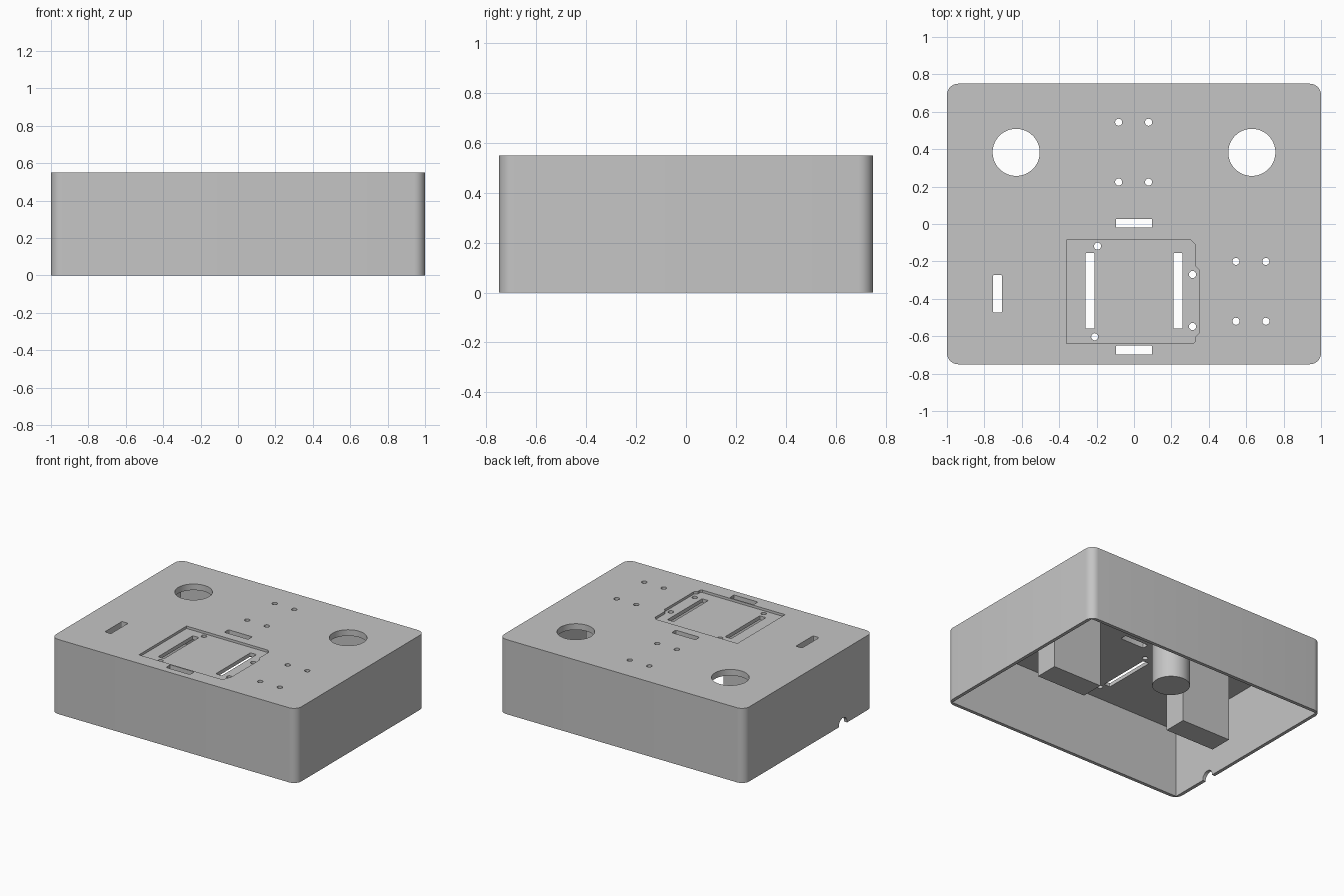
import bpy, bmesh, math

if "Cube" in bpy.data.objects:
    bpy.data.objects.remove(bpy.data.objects["Cube"])

H, TOP, WALL, CEIL = 0.55, 0.56, 0.025, 0.505
grey = bpy.data.materials.new("plain grey")
grey.diffuse_color = (0.56, 0.56, 0.56, 1)
grey.use_nodes = True
grey.node_tree.nodes["Principled BSDF"].inputs["Base Color"].default_value = grey.diffuse_color


def prism(name, pts, z0, z1):
    """Extrude a counter-clockwise outline from z0 up to z1."""
    bm = bmesh.new()
    face = bm.faces.new([bm.verts.new((x, y, z0)) for x, y in pts])
    ext = bmesh.ops.extrude_face_region(bm, geom=[face])
    for v in ext["geom"]:
        if isinstance(v, bmesh.types.BMVert):
            v.co.z = z1
    bmesh.ops.recalc_face_normals(bm, faces=bm.faces)
    me = bpy.data.meshes.new(name)
    bm.to_mesh(me)
    bm.free()
    ob = bpy.data.objects.new(name, me)
    bpy.context.collection.objects.link(ob)
    me.materials.append(grey)
    return ob


def rounded(cx, cy, w, h, r, n=8):
    """Outline of a rectangle with rounded corners."""
    pts = []
    for k, (sx, sy) in enumerate([(1, 1), (-1, 1), (-1, -1), (1, -1)]):
        for i in range(n + 1):
            a = math.pi / 2 * (k + i / n)
            pts.append((cx + sx * (w / 2 - r) + r * math.cos(a),
                        cy + sy * (h / 2 - r) + r * math.sin(a)))
    return pts


def rect(cx, cy, w, h):
    return [(cx + sx * w / 2, cy + sy * h / 2)
            for sx, sy in [(1, 1), (-1, 1), (-1, -1), (1, -1)]]


def circle(cx, cy, r, n):
    return [(cx + r * math.cos(2 * math.pi * i / n),
             cy + r * math.sin(2 * math.pi * i / n)) for i in range(n)]


def shade(ob):
    bpy.ops.object.select_all(action="DESELECT")
    ob.select_set(True)
    bpy.context.view_layer.objects.active = ob
    bpy.ops.object.shade_smooth_by_angle(angle=math.radians(30))


def cut(ob, cutter):
    mod = ob.modifiers.new("cut", "BOOLEAN")
    mod.operation, mod.solver, mod.object = "DIFFERENCE", "EXACT", cutter
    bpy.context.view_layer.objects.active = ob
    bpy.ops.object.modifier_apply(modifier=mod.name)
    bpy.data.objects.remove(cutter)


# Enclosure: rounded box, hollow and open underneath
case = prism("enclosure", rounded(0, 0, 2, 1.5, 0.06), 0, H)
cut(case, prism("cavity", rect(0, 0, 2 - 2 * WALL, 1.5 - 2 * WALL), -0.1, CEIL))

# Shallow display recess with a tab on its right side
recess = [(-0.36, -0.64), (0.315, -0.64), (0.327, -0.628), (0.327, -0.605),
          (0.347, -0.585), (0.347, -0.245), (0.327, -0.225), (0.327, -0.108),
          (0.304, -0.085), (-0.36, -0.085)]
cut(case, prism("recess", recess, H - 0.018, TOP))

# Slots through the top
for x, y, w, h in [(0, 0.004, 0.195, 0.048), (0, -0.674, 0.195, 0.05),
                   (-0.235, -0.357, 0.05, 0.405), (0.235, -0.357, 0.05, 0.405),
                   (-0.73, -0.373, 0.05, 0.2)]:
    cut(case, prism("slot", rounded(x, y, w, h, 0.008, 3), 0.4, TOP))

# Large button holes and small screw holes
for s in (-1, 1):
    cut(case, prism("button_hole", circle(s * 0.63, 0.383, 0.126, 48), 0.4, TOP))
screws = [(x, y) for x in (-0.082, 0.078) for y in (0.224, 0.544)]
screws += [(x, y) for x in (0.545, 0.705) for y in (-0.2, -0.52)]
screws += [(-0.195, -0.118), (-0.21, -0.603), (0.313, -0.27), (0.313, -0.548)]
for x, y in screws:
    cut(case, prism("screw_hole", circle(x, y, 0.019, 20), 0.4, TOP))

# Cable notch in the lower edge of the left wall
notch = prism("notch", circle(0, 0, 0.048, 32), -0.1, 0.1)
notch.rotation_euler = (0, math.pi / 2, 0)
notch.location = (-1, -0.4, 0.005)
bpy.context.view_layer.update()
cut(case, notch)
shade(case)

# Supports hanging from the ceiling down to the base plane
shade(prism("round_post", circle(0, 0.385, 0.126, 48), 0, CEIL))
for side, s in (("left", -1), ("right", 1)):
    prism(side + "_block", rect(s * 0.56, -0.005, 0.4, 0.17), 0, CEIL)
